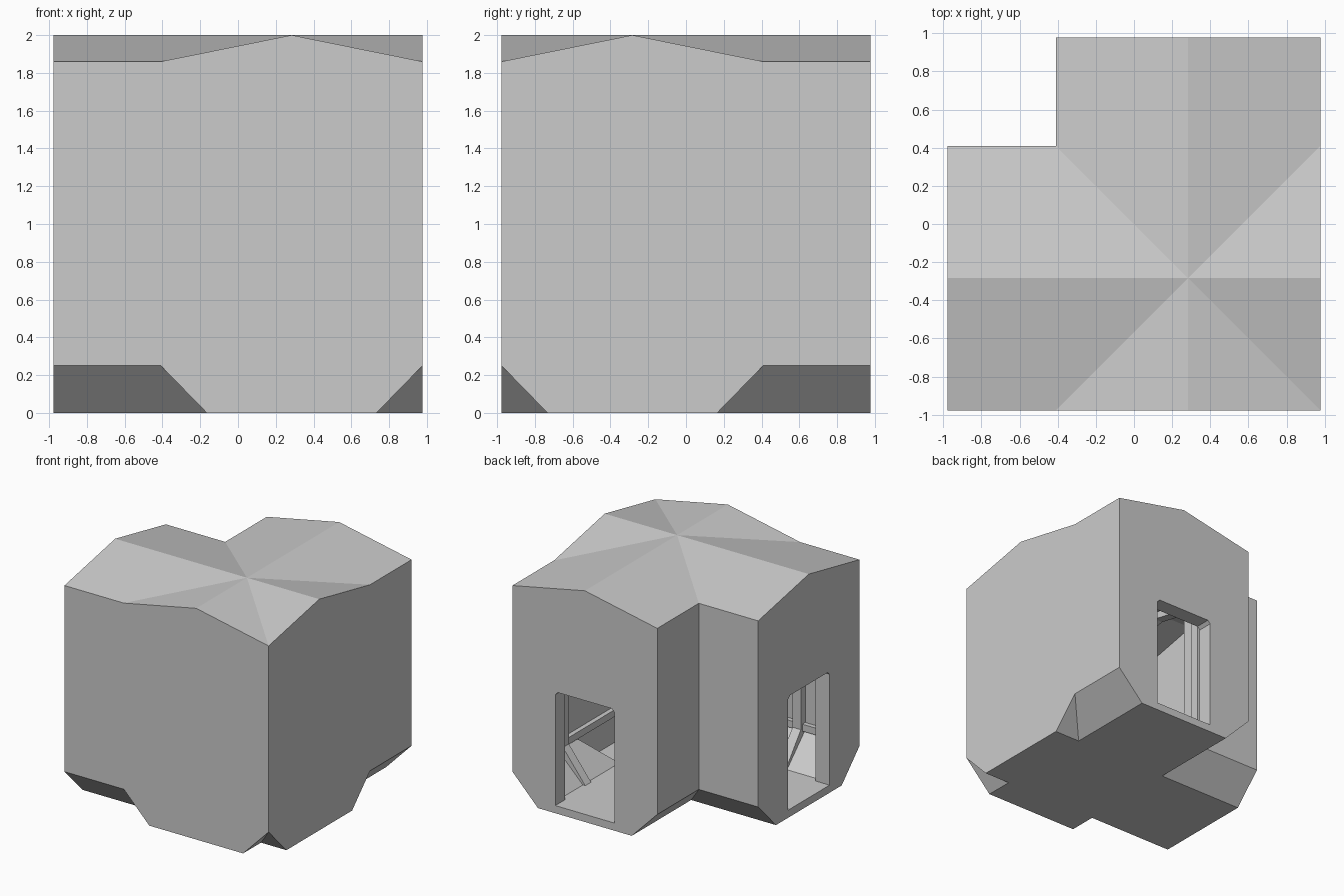
import bpy, bmesh

if "Cube" in bpy.data.objects:
    bpy.data.objects.remove(bpy.data.objects["Cube"])

E = 0.977          # outer extent in x and y
C = 0.284          # centre line of the back arm (the left arm is its reflection)


def gable(half, foot, floor, knee, eave, ridge):
    """Corridor cross-section: chamfered base, upright walls, low gable."""
    return [(C - foot, floor), (C + foot, floor), (C + half, knee), (C + half, eave),
            (C, ridge), (C - half, eave), (C - half, knee)]


def prism(name, profile, y0, y1, left=False):
    """Extrude an x-z profile along y; left=True reflects it onto the left arm."""
    bm = bmesh.new()
    ends = []
    for y in (y0, y1):
        pts = [(-y, -x, z) if left else (x, y, z) for x, z in profile]
        ends.append([bm.verts.new(p) for p in pts])
    bm.faces.new(ends[0])
    bm.faces.new(ends[1])
    n = len(profile)
    for i in range(n):
        j = (i + 1) % n
        bm.faces.new((ends[0][i], ends[0][j], ends[1][j], ends[1][i]))
    bmesh.ops.recalc_face_normals(bm, faces=bm.faces)
    me = bpy.data.meshes.new(name)
    bm.to_mesh(me)
    bm.free()
    ob = bpy.data.objects.new(name, me)
    bpy.context.collection.objects.link(ob)
    return ob


def combine(target, tool, op):
    """Apply a boolean and discard the tool object."""
    mod = target.modifiers.new(op.lower(), 'BOOLEAN')
    mod.operation, mod.solver, mod.object = op, 'EXACT', tool
    bpy.context.view_layer.objects.active = target
    bpy.ops.object.modifier_apply(modifier=mod.name)
    bpy.data.objects.remove(tool)


outer = gable(0.693, 0.449, 0.0, 0.25, 1.86, 2.0)
inner = gable(0.575, 0.325, 0.066, 0.316, 1.74, 1.86)
throat = gable(0.515, 0.29, 0.05, 0.34, 1.69, 1.80)

# Doorway with clipped top corners
w, r = 0.283, 0.025
door = [(C - w, 0.066), (C + w, 0.066), (C + w, 1.05 - r), (C + w - r, 1.05),
        (C - w + r, 1.05), (C - w, 1.05 - r)]

# Outer L-shaped shell, hollowed and pierced at both arm ends
shell = prism("corridor_shell", outer, -E, E)
combine(shell, prism("left_arm", outer, -E, E, True), 'UNION')
hollow = prism("hollow", inner, -E + 0.118, E - 0.135)
combine(hollow, prism("left_hollow", inner, -E + 0.118, E - 0.135, True), 'UNION')
combine(shell, hollow, 'DIFFERENCE')
for left in (False, True):
    combine(shell, prism("door_cutter", door, 0.7, 1.1, left), 'DIFFERENCE')

for left, side in ((False, "back"), (True, "left")):
    # Rib framing the corridor near the junction
    rib = prism(side + "_rib", inner, 0.46, 0.54, left)
    combine(rib, prism("rib_cutter", throat, 0.4, 0.6, left), 'DIFFERENCE')
    # Low and high wall rails
    for z, level in ((0.32, "low"), (1.38, "high")):
        for x, y0, where in ((C + 0.575, -E + 0.118, "long"), (C - 0.575, 0.42, "short")):
            d = -0.04 if x > C else 0.04
            rail = [(x, z), (x + d, z), (x + d, z + 0.06), (x, z + 0.06)]
            prism(f"{side}_{where}_{level}_rail", rail, y0, E - 0.135, left)
